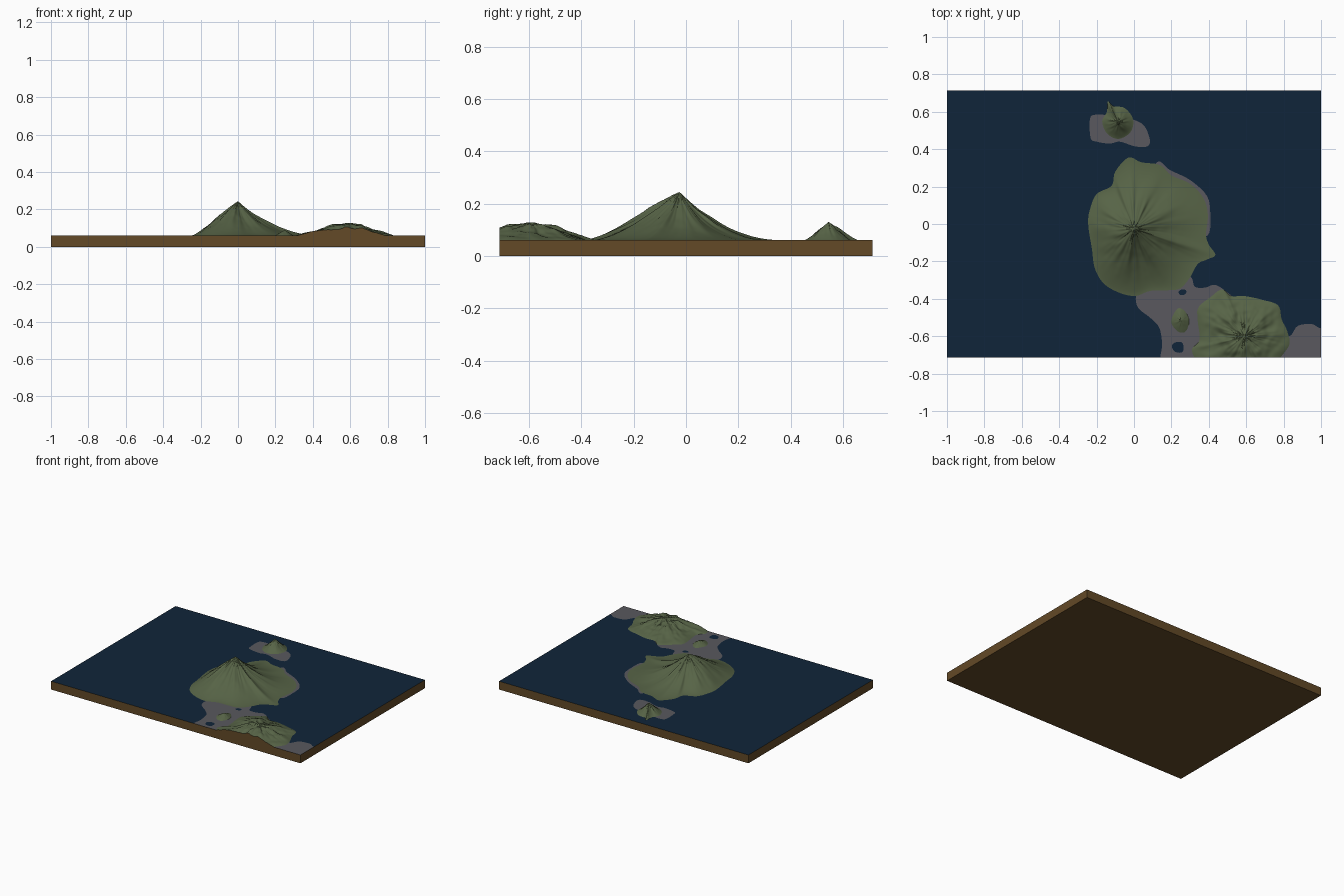
import bpy, bmesh, math
from mathutils import Vector, noise

if "Cube" in bpy.data.objects:
    bpy.data.objects.remove(bpy.data.objects["Cube"])

HALF_Y, SEA = 0.713, 0.06


def material(name, rgb):
    m = bpy.data.materials.new(name)
    m.diffuse_color = (*rgb, 1)
    m.use_nodes = True
    m.node_tree.nodes["Principled BSDF"].inputs["Base Color"].default_value = m.diffuse_color
    return m


BLUE = material("deep sea blue", (0.005, 0.018, 0.041))
GREEN = material("forest green", (0.095, 0.127, 0.062))
GREY = material("lowland grey", (0.100, 0.098, 0.112))
BROWN = material("earth brown", (0.125, 0.068, 0.020))


def finish(bm, name, mats):
    me = bpy.data.meshes.new(name)
    bm.to_mesh(me)
    bm.free()
    for m in mats:
        me.materials.append(m)
    ob = bpy.data.objects.new(name, me)
    bpy.context.collection.objects.link(ob)
    return ob


def smooth_loop(pts, n):
    """Closed Catmull-Rom curve through the points."""
    out, k = [], len(pts)
    for i in range(k):
        a, b, c, d = (Vector(pts[(i + j) % k]) for j in (-1, 0, 1, 2))
        for s in range(n):
            t = s / n
            out.append(0.5 * (2 * b + (c - a) * t + (2 * a - 5 * b + 4 * c - d) * t * t
                              + (3 * b - a - 3 * c + d) * t ** 3))
    return out


def clip(bm):
    """Trim at the front and right edges of the base; returns the front cut edges."""
    front = []
    for co, no in (((1, 0, 0), (1, 0, 0)), ((0, -HALF_Y, 0), (0, -1, 0))):
        r = bmesh.ops.bisect_plane(bm, geom=bm.verts[:] + bm.edges[:] + bm.faces[:], dist=1e-6,
                                   plane_co=co, plane_no=no, clear_outer=True)
        front = [g for g in r["geom_cut"] if isinstance(g, bmesh.types.BMEdge)]
    return front


def plate(name, pts, z, mat, n=5):
    """Flat patch with a rounded outline."""
    bm = bmesh.new()
    f = bm.faces.new([bm.verts.new((p.x, p.y, z)) for p in smooth_loop(pts, n)])
    bmesh.ops.triangulate(bm, faces=[f])
    clip(bm)
    bm.normal_update()
    for f in bm.faces:
        if f.normal.z < 0:
            f.normal_flip()
    finish(bm, name, [mat])


def island(name, peak, height, coast, power, rough, lumps=0.0, n=8, rings=36):
    """Mountain made of shrinking copies of its coastline, with gullies running downhill."""
    bm = bmesh.new()
    c = Vector(peak)
    rim = smooth_loop(coast, n)
    top = bm.verts.new((c.x, c.y, SEA + height))
    prev = None
    for k in range(1, rings + 1):
        t = k / rings
        ring = []
        for p in rim:
            d = p - c
            q = c + d * t
            a = math.atan2(d.y, d.x)
            h = (1 - t) ** power(a)
            g = noise.noise(Vector((math.cos(a) * 3.5, math.sin(a) * 3.5, t * 1.5 + height * 40)))
            g += 0.5 * noise.noise(Vector((math.cos(a) * 9, math.sin(a) * 9, t * 3)))
            b = noise.noise(Vector((q.x * 13, q.y * 13, 2.0))) \
                + 0.6 * noise.noise(Vector((q.x * 30, q.y * 30, 7.0)))
            h *= 1 + min(1, t * 3) * (rough * g + lumps * b)
            ring.append(bm.verts.new((q.x, q.y, SEA + 0.0008 + height * max(h, 0))))
        for i in range(len(ring)):
            j = (i + 1) % len(ring)
            if prev:
                bm.faces.new((prev[i], ring[i], ring[j], prev[j]))
            else:
                bm.faces.new((top, ring[i], ring[j]))
        prev = ring
    cut = clip(bm)
    bm.normal_update()
    for f in bm.faces:
        f.smooth = True
        if f.normal.z < 0:
            f.normal_flip()
    # brown wall where the land meets the front edge of the base
    if cut:
        r = bmesh.ops.extrude_edge_only(bm, edges=cut)["geom"]
        for g in r:
            if isinstance(g, bmesh.types.BMVert):
                g.co.z = SEA
        bm.normal_update()
        for f in r:
            if isinstance(f, bmesh.types.BMFace):
                f.material_index, f.smooth = 1, False
                if f.normal.y > 0:
                    f.normal_flip()
    finish(bm, name, [GREEN, BROWN])


# base slab: blue sea on top, brown earth elsewhere
bm = bmesh.new()
bmesh.ops.create_cube(bm, size=1)
for v in bm.verts:
    v.co = (v.co.x * 2, v.co.y * 2 * HALF_Y, (v.co.z + 0.5) * SEA)
bm.normal_update()
for f in bm.faces:
    f.material_index = 0 if f.normal.z > 0.5 else 1
finish(bm, "sea_base", [BLUE, BROWN])

# grey lowlands
plate("north_lowland", [(-.235, .565), (-.232, .46), (-.20, .44), (-.13, .43), (-.075, .44), (.005, .415),
                        (.07, .415), (.085, .45), (.05, .53), (-.03, .565), (-.13, .58), (-.20, .585)],
      SEA + 0.0004, GREY)
plate("east_lowland", [(.13, .335), (.19, .29), (.30, .235), (.39, .15), (.408, .05), (.395, -.06),
                       (.30, -.05), (.2, .1), (.1, .25)], SEA + 0.0004, GREY)
plate("south_lowland", [(.015, -.37), (.02, -.445), (.085, -.50), (.135, -.555), (.15, -.645), (.14, -.72),
                        (.15, -.80), (.60, -.82), (1.06, -.80), (1.06, -.57), (.99, -.555), (.95, -.535),
                        (.875, -.545), (.83, -.60), (.74, -.58), (.60, -.45), (.485, -.355), (.43, -.325),
                        (.38, -.34), (.325, -.335), (.30, -.28), (.20, -.26), (.08, -.30)],
      SEA + 0.0004, GREY)

# ponds in the southern lowland
plate("small_pond", [(.238, -.365), (.255, -.35), (.278, -.355), (.275, -.375), (.25, -.38)], SEA + 0.0006, BLUE)
plate("large_pond", [(.203, -.65), (.225, -.632), (.258, -.635), (.265, -.67), (.25, -.688), (.215, -.68)],
      SEA + 0.0006, BLUE)

# main volcano, steeper on the south-west
island("main_mountain", (0.0, -0.025), 0.184,
       [(-.03, .355), (.04, .33), (.14, .315), (.20, .26), (.30, .215), (.37, .14), (.395, .05), (.385, -.055),
        (.40, -.11), (.435, -.165), (.39, -.19), (.34, -.215), (.30, -.285), (.245, -.345), (.165, -.355),
        (.085, -.358), (.005, -.385), (-.085, -.365), (-.165, -.315), (-.21, -.235), (-.225, -.135),
        (-.245, 0), (-.235, .08), (-.20, .16), (-.12, .205), (-.10, .28)],
       lambda a: 1.65 + 0.48 * math.cos(a) + 0.35 * math.sin(a), 0.13, 0.03)

# rugged south-east island, cut by the front edge
island("southeast_mountains", (0.59, -0.60), 0.068,
       [(.345, -.445), (.41, -.39), (.47, -.35), (.52, -.385), (.59, -.385), (.685, -.405), (.77, -.435),
        (.79, -.51), (.82, -.575), (.83, -.645), (.78, -.72), (.71, -.84), (.60, -.91), (.50, -.88),
        (.38, -.79), (.31, -.68), (.35, -.62), (.34, -.51)],
       lambda a: 0.85, 0.22, 0.32, n=10)

# small northern island
island("north_peak", (-.085, .545), 0.07,
       [(-.14, .655), (-.11, .63), (-.05, .62), (-.005, .56), (-.02, .49), (-.085, .455), (-.145, .485),
        (-.17, .55), (-.145, .60)],
       lambda a: 1.15, 0.2, 0.08, rings=20)

# little hill on the southern lowland
island("lowland_hill", (.25, -.515), 0.028,
       [(.24, -.45), (.275, -.47), (.295, -.52), (.275, -.575), (.235, -.575), (.20, -.53), (.21, -.485)],
       lambda a: 0.95, 0.12, rings=14)
